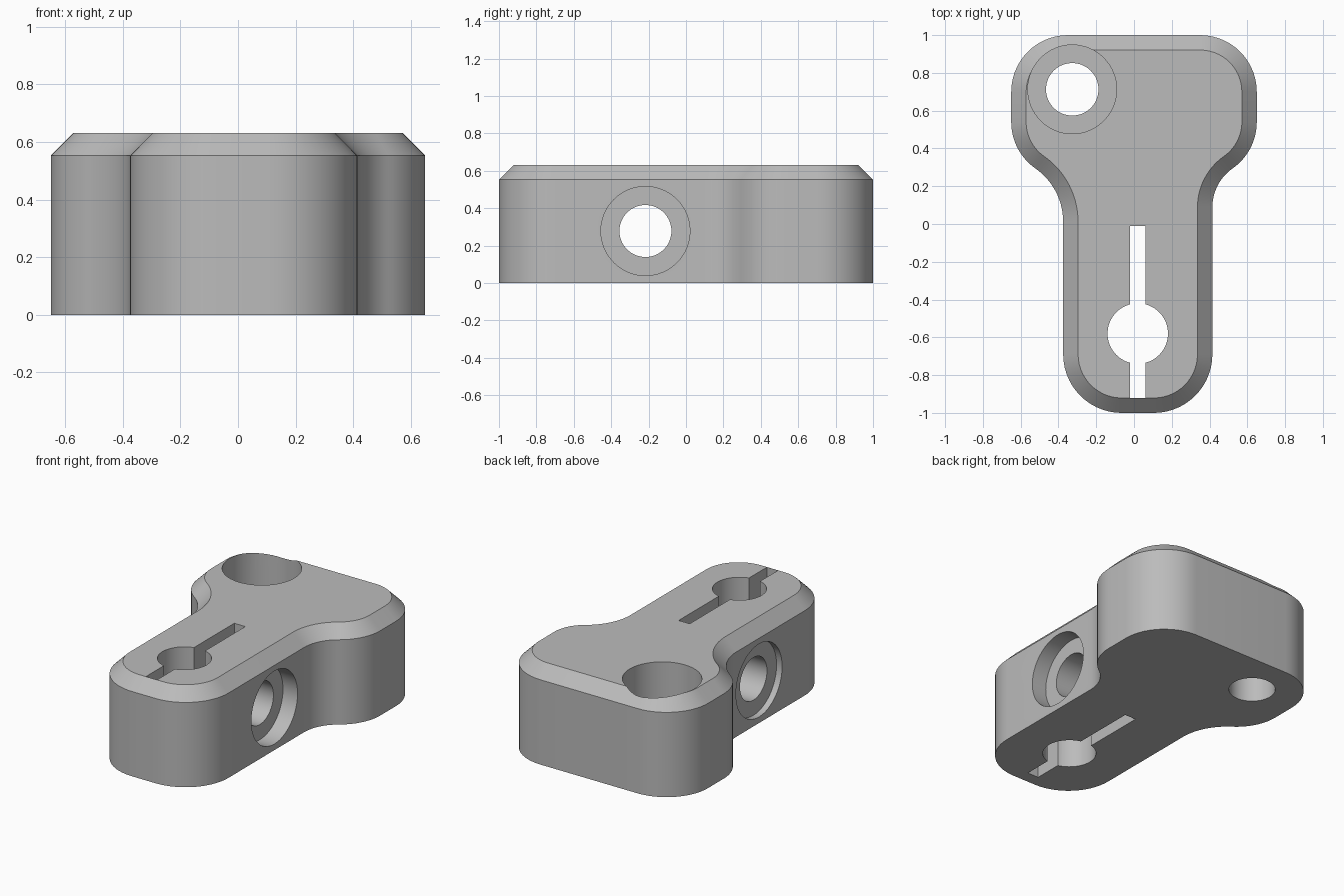
import bpy, bmesh, math
from mathutils import Matrix, Vector

old = bpy.data.objects.get("Cube")
if old:
    bpy.data.objects.remove(old, do_unlink=True)

GREY = (0.5, 0.5, 0.5, 1.0)
mat = bpy.data.materials.new("plain grey")
mat.use_nodes = True
mat.diffuse_color = GREY
mat.node_tree.nodes["Principled BSDF"].inputs["Base Color"].default_value = GREY


def add_object(name, bm):
    bmesh.ops.recalc_face_normals(bm, faces=bm.faces[:])
    mesh = bpy.data.meshes.new(name)
    bm.to_mesh(mesh)
    bm.free()
    mesh.materials.append(mat)
    obj = bpy.data.objects.new(name, mesh)
    bpy.context.collection.objects.link(obj)
    return obj


def arc(cx, cy, r, start, end, steps=14):
    angles = [math.radians(start + (end - start) * i / steps) for i in range(steps + 1)]
    return [(cx + r * math.cos(a), cy + r * math.sin(a)) for a in angles]


# Half outline: leg corner, concave neck, then the two head corners
def half_outline(leg, inset):
    r_leg, r_head, turn = 0.31, 0.3, 55
    c, s = math.cos(math.radians(turn)), math.sin(math.radians(turn))
    head_x, low_y, high_y = 0.65 - r_head, 0.54, 0.7
    r_neck = (head_x + r_head * c - leg) / (1 - c)
    neck_x = leg + r_neck
    neck_y = low_y - (r_head + r_neck) * s
    pts = arc(leg - r_leg, -1 + r_leg, r_leg - inset, -90, 0)
    pts += arc(neck_x, neck_y, r_neck + inset, 180, 180 - turn)
    pts += arc(head_x, low_y, r_head - inset, -turn, 0)
    pts += arc(head_x, high_y, r_head - inset, 0, 90)
    return pts


def outline(inset):
    right = half_outline(0.415, inset)
    left = [(-x, y) for x, y in reversed(half_outline(0.375, inset))]
    return right + left


# Body: stacked outlines with a chamfered top
def make_body():
    bm = bmesh.new()
    rings = [[bm.verts.new((x, y, z)) for x, y in outline(inset)]
             for z, inset in ((0, 0), (0.553, 0), (0.632, 0.079))]
    for low, high in zip(rings, rings[1:]):
        for i in range(len(low)):
            j = (i + 1) % len(low)
            bm.faces.new((low[i], low[j], high[j], high[i]))
    bm.faces.new(rings[0])
    bm.faces.new(rings[-1])
    return add_object("clamp_body", bm)


def cylinder(name, start, end, radius):
    a, b = Vector(start), Vector(end)
    turn = Vector((0, 0, 1)).rotation_difference(b - a).to_matrix().to_4x4()
    bm = bmesh.new()
    bmesh.ops.create_cone(bm, cap_ends=True, segments=64, radius1=radius,
                          radius2=radius, depth=(b - a).length,
                          matrix=Matrix.Translation((a + b) / 2) @ turn)
    return add_object(name, bm)


def box(name, low, high):
    a, b = Vector(low), Vector(high)
    bm = bmesh.new()
    bmesh.ops.create_cube(bm, size=1, matrix=Matrix.Translation((a + b) / 2)
                          @ Matrix.Diagonal((*(b - a), 1)))
    return add_object(name, bm)


def cut(body, cutter):
    cutter.hide_render = True
    mod = body.modifiers.new("cut", "BOOLEAN")
    mod.operation = "DIFFERENCE"
    mod.solver = "EXACT"
    mod.object = cutter
    bpy.ops.object.modifier_apply(modifier=mod.name)
    bpy.data.objects.remove(cutter, do_unlink=True)


body = make_body()
bpy.context.view_layer.objects.active = body
body.select_set(True)

# Vertical bolt hole with a deep counterbore
bx, by = -0.327, 0.713
cut(body, cylinder("bolt_counterbore", (bx, by, 0.28), (bx, by, 0.8), 0.235))
cut(body, cylinder("bolt_hole", (bx, by, -0.1), (bx, by, 0.5), 0.139))

# Cross hole with a recess on each side
hy, hz = -0.217, 0.278
cut(body, cylinder("cross_recess_left", (0.31, hy, hz), (0.6, hy, hz), 0.238))
cut(body, cylinder("cross_recess_right", (-0.6, hy, hz), (-0.335, hy, hz), 0.238))
cut(body, cylinder("cross_hole", (-0.7, hy, hz), (0.7, hy, hz), 0.139))

# Clamp bore and its slot
cut(body, cylinder("clamp_bore", (0.02, -0.58, -0.1), (0.02, -0.58, 0.8), 0.16))
cut(body, box("clamp_slot", (-0.02, -0.92, -0.1), (0.06, -0.01, 0.8)))

bpy.ops.object.shade_smooth_by_angle(angle=math.radians(30))
